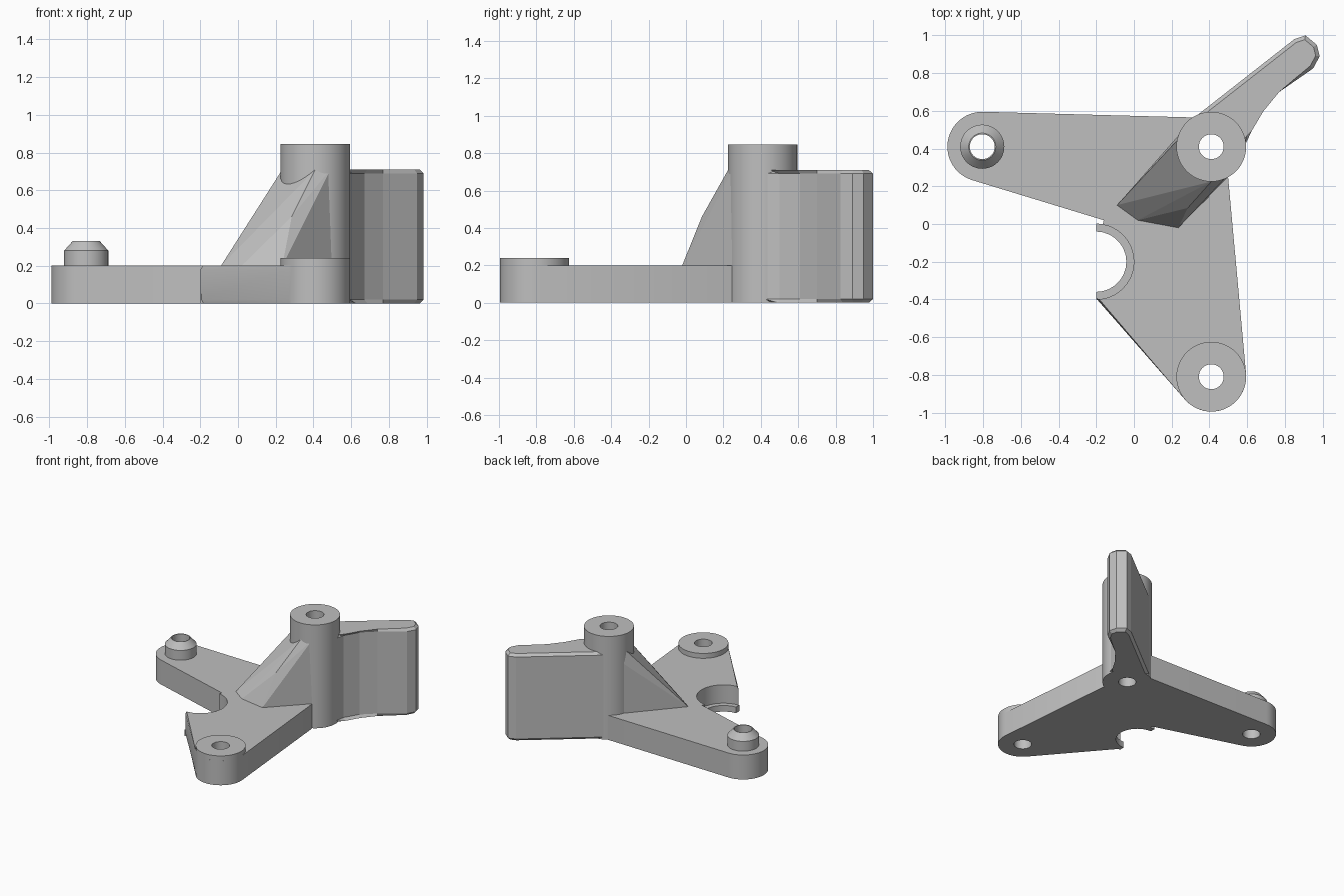
import bpy
import bmesh
from math import sin, cos, radians

if "Cube" in bpy.data.objects:
    bpy.data.objects.remove(bpy.data.objects["Cube"], do_unlink=True)

GREY = (0.52, 0.52, 0.52, 1)
metal = bpy.data.materials.new("plain grey")
metal.use_nodes = True
metal.diffuse_color = GREY
metal.node_tree.nodes["Principled BSDF"].inputs["Base Color"].default_value = GREY

PIN, FOOT, POST = (-0.805, 0.41), (0.41, -0.81), (0.41, 0.41)
R, HOLE, T = 0.185, 0.066, 0.2


def arc(center, r, a0, a1, n):
    steps = [radians(a0 + (a1 - a0) * i / n) for i in range(n + 1)]
    return [(center[0] + r * cos(a), center[1] + r * sin(a)) for a in steps]


def finish(name, bm):
    bmesh.ops.recalc_face_normals(bm, faces=bm.faces)
    mesh = bpy.data.meshes.new(name)
    bm.to_mesh(mesh)
    bm.free()
    mesh.materials.append(metal)
    obj = bpy.data.objects.new(name, mesh)
    bpy.context.collection.objects.link(obj)
    return obj


def loft(bm, loops):
    """Skin equal-length outlines given as (points, z) and cap both ends."""
    rings = [[bm.verts.new((x, y, z)) for x, y in pts] for pts, z in loops]
    n = len(rings[0])
    for a, b in zip(rings, rings[1:]):
        for i in range(n):
            j = (i + 1) % n
            bm.faces.new((a[i], a[j], b[j], b[i]))
    bm.faces.new(rings[0][::-1])
    bm.faces.new(rings[-1])


def turned(name, center, profile):
    """Round part from (radius, z) pairs."""
    bm = bmesh.new()
    loft(bm, [(arc(center, r, 0, 352.5, 47), z) for r, z in profile])
    return finish(name, bm)


# Base plate: two arms, a half-round notch, and a tapering chamfer by the notch
def plate_outline(tip):
    return (arc(PIN, R, 88, 253, 24) + [(-0.16, 0.02)]
            + arc((-0.2, -0.2), 0.2, 80, -83, 14) + [tip]
            + arc(FOOT, R, 221, 365, 24) + [(0.5, 0.24), (0.32, 0.565)])


outer = plate_outline((-0.2, -0.395))
inner = plate_outline((-0.186, -0.397))
bm = bmesh.new()
loft(bm, [(inner, 0), (outer, 0.02), (outer, 0.18), (inner, T)])
plate = finish("base_plate", bm)

# Thin lip around the foot of the notch
bm = bmesh.new()
lip_outline = arc((-0.2, -0.2), 0.203, -90, 90, 14) + arc((-0.2, -0.2), 0.16, 90, -90, 14)
loft(bm, [(lip_outline, 0), (lip_outline, 0.05)])
lip = finish("notch_lip", bm)

# Round bosses and the locating pin
post = turned("tall_post", POST, [(R, 0), (R, 0.845)])
foot = turned("foot_boss", FOOT, [(R, T), (R, 0.24)])
pin = turned("locating_pin", PIN, [(0.117, T), (0.117, 0.28), (0.072, 0.33)])

# Curved blade behind the post, chamfered top and bottom
blade_outline = [(0.41, 0.41), (0.59, 0.42), (0.605, 0.5), (0.67, 0.61), (0.77, 0.70),
                 (0.95, 0.825), (0.985, 0.89), (0.97, 0.95), (0.91, 1.0),
                 (0.85, 0.98), (0.32, 0.565)]
bm = bmesh.new()
loft(bm, [(blade_outline, 0), (blade_outline, 0.71)])
rims = [e for e in bm.edges if abs(e.verts[0].co.z - e.verts[1].co.z) < 1e-4]
bmesh.ops.bevel(bm, geom=rims, offset=0.02, segments=1, affect='EDGES')
blade = finish("blade", bm)

# Sloping gusset from the post down to the plate
gusset_points = [(-0.09, 0.10, T), (0.02, 0.02, T), (0.235, -0.02, T), (0.5, 0.25, T),
                 (0.32, 0.565, T), (0.285, 0.085, 0.46), (0.49, 0.25, 0.71),
                 (0.41, 0.225, 0.71), (0.235, 0.45, 0.71), (0.32, 0.565, 0.71)]
bm = bmesh.new()
for p in gusset_points:
    bm.verts.new(p)
bmesh.ops.convex_hull(bm, input=bm.verts[:])
bmesh.ops.dissolve_limit(bm, angle_limit=radians(1), verts=bm.verts[:], edges=bm.edges[:])
gusset = finish("gusset", bm)

# Through holes
bm = bmesh.new()
for c in (PIN, FOOT, POST):
    loft(bm, [(arc(c, HOLE, 0, 348.75, 31), z) for z in (-0.1, 1.0)])
cutter = finish("hole_cutter", bm)
cutter.hide_render = True
for obj in (plate, post, foot, pin, blade, gusset):
    mod = obj.modifiers.new("holes", 'BOOLEAN')
    mod.operation = 'DIFFERENCE'
    mod.solver = 'EXACT'
    mod.object = cutter
    bpy.context.view_layer.objects.active = obj
    bpy.ops.object.modifier_apply(modifier=mod.name)
bpy.data.objects.remove(cutter, do_unlink=True)

# Smooth the round walls, keep the edges crisp
bpy.ops.object.select_all(action='DESELECT')
for obj in (plate, lip, post, foot, pin):
    obj.select_set(True)
bpy.context.view_layer.objects.active = plate
bpy.ops.object.shade_smooth_by_angle(angle=radians(25))
